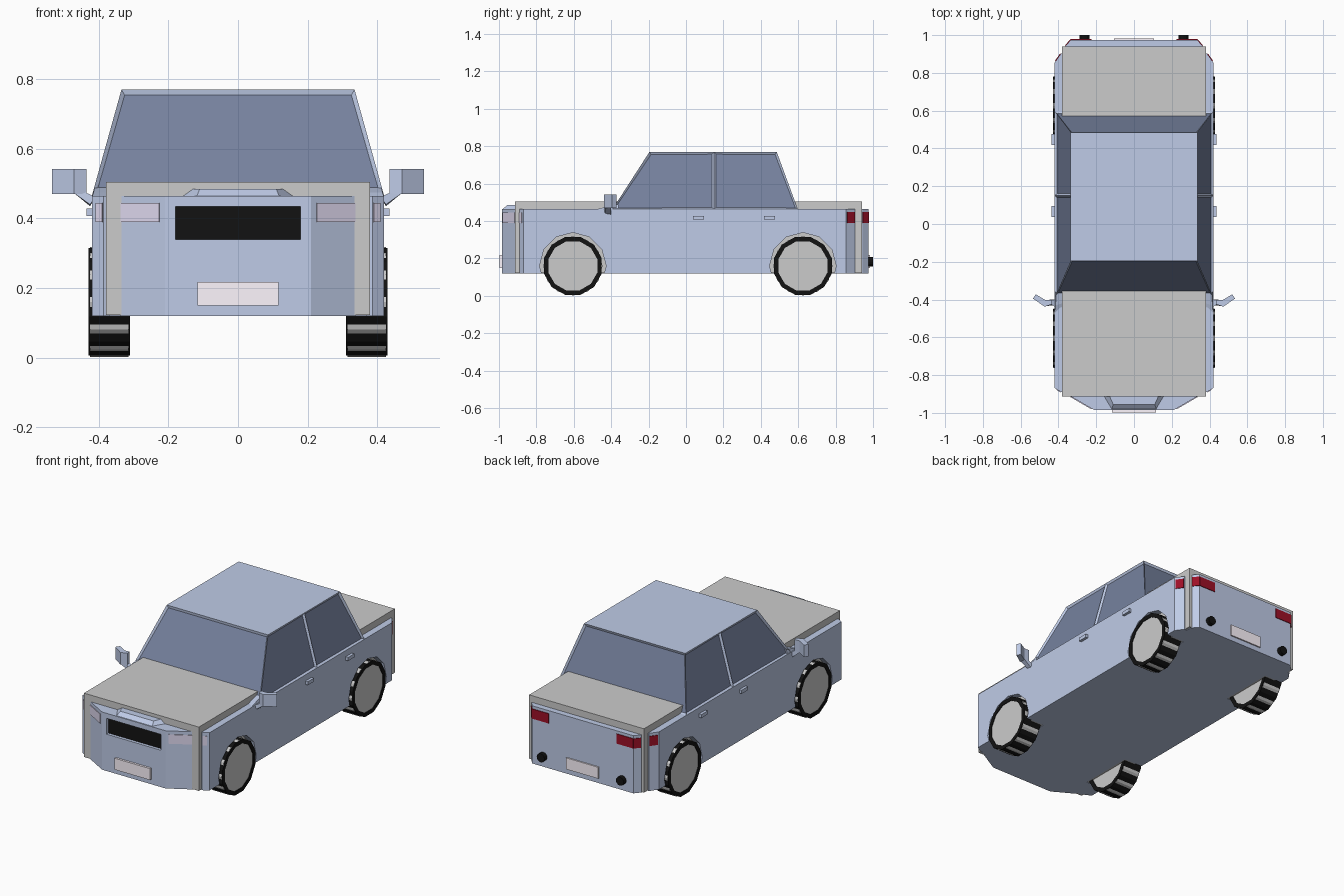
import bpy, bmesh, math
from mathutils import Matrix

if "Cube" in bpy.data.objects:
    bpy.data.objects.remove(bpy.data.objects["Cube"])


def mat(name, r, g, b):
    m = bpy.data.materials.new(name)
    m.diffuse_color = (r, g, b, 1)
    m.use_nodes = True
    m.node_tree.nodes["Principled BSDF"].inputs["Base Color"].default_value = m.diffuse_color
    return m


PAINT = mat("paint", 0.52, 0.60, 0.80)
GLASS = mat("glass", 0.18, 0.22, 0.34)
BLACK = mat("black", 0.006, 0.006, 0.006)
RED = mat("red", 0.34, 0.005, 0.02)
CLEAR = mat("lamp_clear", 0.75, 0.70, 0.88)
PLATE = mat("plate_white", 1.0, 0.93, 1.0)


def finish(bm, name, *mats):
    bmesh.ops.recalc_face_normals(bm, faces=bm.faces)
    me = bpy.data.meshes.new(name)
    bm.to_mesh(me)
    bm.free()
    ob = bpy.data.objects.new(name, me)
    bpy.context.collection.objects.link(ob)
    for m in mats:
        if m:
            me.materials.append(m)
    return ob


def loft(name, bottom, top, m=None):
    """Solid between two matching outlines of 3D points."""
    bm = bmesh.new()
    a = [bm.verts.new(p) for p in bottom]
    b = [bm.verts.new(p) for p in top]
    n = len(a)
    bm.faces.new(a[::-1])
    bm.faces.new(b)
    for i in range(n):
        j = (i + 1) % n
        bm.faces.new((a[i], a[j], b[j], b[i]))
    return finish(bm, name, m)


def prism(name, plan, z0, z1, m=None):
    return loft(name, [(x, y, z0) for x, y in plan], [(x, y, z1) for x, y in plan], m)


def box(name, x0, x1, y0, y1, z0, z1, m=None):
    return prism(name, [(x0, y0), (x1, y0), (x1, y1), (x0, y1)], z0, z1, m)


def panel(name, p, q, z0, z1, m, t=0.004):
    """Thin upright panel centred on the plan line p-q."""
    dx, dy = q[0] - p[0], q[1] - p[1]
    l = math.hypot(dx, dy)
    nx, ny = -dy / l * t, dx / l * t
    return prism(name, [(p[0] - nx, p[1] - ny), (q[0] - nx, q[1] - ny),
                        (q[0] + nx, q[1] + ny), (p[0] + nx, p[1] + ny)], z0, z1, m)


def cylinder(name, r, depth, loc, axis, n=12, turn=0.0, m=None):
    bm = bmesh.new()
    rot = Matrix.Rotation(math.pi / 2, 4, 'Y' if axis == 'X' else 'X')
    bmesh.ops.create_cone(bm, cap_ends=True, segments=n, radius1=r, radius2=r, depth=depth,
                          matrix=Matrix.Translation(loc) @ rot @ Matrix.Rotation(turn, 4, 'Z'))
    return finish(bm, name, m)


def cut(ob, cutter):
    cutter.hide_render = True
    cutter.hide_set(True)
    mod = ob.modifiers.new("cut", 'BOOLEAN')
    mod.operation = 'DIFFERENCE'
    mod.solver = 'EXACT'
    mod.object = cutter


# grey inner core: bonnet, boot lid, corner strips
box("core_bonnet_and_boot", -0.38, 0.38, -0.913, 0.94, 0.123, 0.505)

# painted lower body, notched at the corners
half = [(0.21, -0.985), (0.337, -0.912), (0.337, -0.90), (0.37, -0.90), (0.37, -0.885),
        (0.386, -0.89), (0.42, -0.868), (0.42, 0.855), (0.386, 0.903), (0.37, 0.90),
        (0.37, 0.92), (0.362, 0.943), (0.335, 0.975)]
body = prism("lower_body", half + [(-x, y) for x, y in half[::-1]], 0.12, 0.465, PAINT)

# wheels and arches
for y in (-0.605, 0.625):
    for s in (-1, 1):
        c = (s * 0.37, y, 0.16)
        cut(body, cylinder("arch_cutter", 0.178, 0.3, (s * 0.45, y, 0.16), 'X'))
        bm = bmesh.new()
        rings = []
        for r, x in ((0.16, -0.06), (0.16, 0.06), (0.136, 0.06), (0.136, -0.06)):
            rings.append([bm.verts.new((c[0] + x, y + r * math.cos(a), c[2] + r * math.sin(a)))
                          for a in [math.radians(15 + 30 * k) for k in range(12)]])
        for i in range(4):
            for k in range(12):
                a, b, j = rings[i], rings[(i + 1) % 4], (k + 1) % 12
                bm.faces.new((a[k], a[j], b[j], b[k]))
        finish(bm, "tyre", BLACK)
        cylinder("wheel_tread", 0.1585, 0.112, c, 'X', m=None)

# recessed grille
cut(body, box("grille_cutter", -0.18, 0.18, -1.05, -0.965, 0.34, 0.435))
box("grille", -0.18, 0.18, -0.967, -0.95, 0.34, 0.435, BLACK)

# bonnet lip above the grille
loft("bonnet_lip", [(-0.12, -0.985, 0.46), (0.12, -0.985, 0.46), (0.165, -0.91, 0.46), (-0.165, -0.91, 0.46)],
     [(-0.11, -0.955, 0.485), (0.11, -0.955, 0.485), (0.13, -0.91, 0.485), (-0.13, -0.91, 0.485)], PAINT)

# number plates
box("front_plate", -0.117, 0.117, -0.998, -0.98, 0.15, 0.218, PLATE)
box("rear_plate", -0.107, 0.107, 0.97, 0.983, 0.15, 0.218, PLATE)

# cabin with inset windows; stations at front, pillar and rear
bm = bmesh.new()
low = [(y, 0.42, 0.465) for y in (-0.392, 0.15, 0.597)]
high = [(y, 0.335, 0.77) for y in (-0.195, 0.15, 0.485)]
V = {(s, k, i): bm.verts.new((s * w, y, z)) for s in (-1, 1)
     for k, row in enumerate((low, high)) for i, (y, w, z) in enumerate(row)}
win = []
for s in (-1, 1):
    for i in (0, 1):
        win.append(bm.faces.new((V[s, 0, i], V[s, 0, i + 1], V[s, 1, i + 1], V[s, 1, i])))
for i in (0, 2):
    win.append(bm.faces.new((V[-1, 0, i], V[1, 0, i], V[1, 1, i], V[-1, 1, i])))
for k in (0, 1):
    bm.faces.new([V[-1, k, i] for i in (0, 1, 2)] + [V[1, k, i] for i in (2, 1, 0)])
bmesh.ops.recalc_face_normals(bm, faces=bm.faces)
bmesh.ops.inset_individual(bm, faces=win, thickness=0.015, depth=-0.010)
for f in win:
    f.material_index = 1
finish(bm, "cabin", PAINT, GLASS)

for s in (-1, 1):
    # lamps
    panel("headlamp", (s * 0.225, -0.9765), (s * 0.335, -0.913), 0.39, 0.445, CLEAR)
    panel("front_side_lamp", (s * 0.388, -0.8885), (s * 0.408, -0.8755), 0.39, 0.445, CLEAR)
    panel("tail_lamp", (s * 0.225, 0.975), (s * 0.336, 0.975), 0.39, 0.448, RED)
    panel("tail_lamp_corner", (s * 0.335, 0.975), (s * 0.362, 0.943), 0.39, 0.448, RED)
    panel("rear_side_lamp", (s * 0.388, 0.90), (s * 0.416, 0.861), 0.39, 0.448, RED)
    # exhausts
    cylinder("exhaust", 0.026, 0.05, (s * 0.262, 0.975, 0.182), 'Y', m=BLACK)
    # door handles
    for y in (0.067, 0.447):
        box("door_handle", s * 0.41, s * 0.436, y - 0.029, y + 0.029, 0.407, 0.428, PAINT)
    # mirrors and their arms
    prism("mirror", [(s * x, y) for x, y in ((0.435, -0.425), (0.472, -0.438), (0.535, -0.395),
                                             (0.52, -0.372), (0.47, -0.402), (0.437, -0.402))],
          0.47, 0.542, PAINT)
    loft("mirror_arm", [(s * 0.41, -0.445, 0.462), (s * 0.41, -0.40, 0.462),
                        (s * 0.425, -0.40, 0.435), (s * 0.425, -0.43, 0.44)],
         [(s * 0.437, -0.426, 0.474), (s * 0.437, -0.402, 0.474),
          (s * 0.47, -0.402, 0.472), (s * 0.47, -0.435, 0.472)], PAINT)
    # wedge at the foot of the windscreen pillar
    loft("pillar_foot", [(s * 0.38, -0.45, 0.46), (s * 0.42, -0.49, 0.46), (s * 0.42, -0.36, 0.46), (s * 0.38, -0.36, 0.46)],
         [(s * 0.38, -0.42, 0.475), (s * 0.415, -0.43, 0.475), (s * 0.412, -0.36, 0.49), (s * 0.38, -0.36, 0.49)], PAINT)
